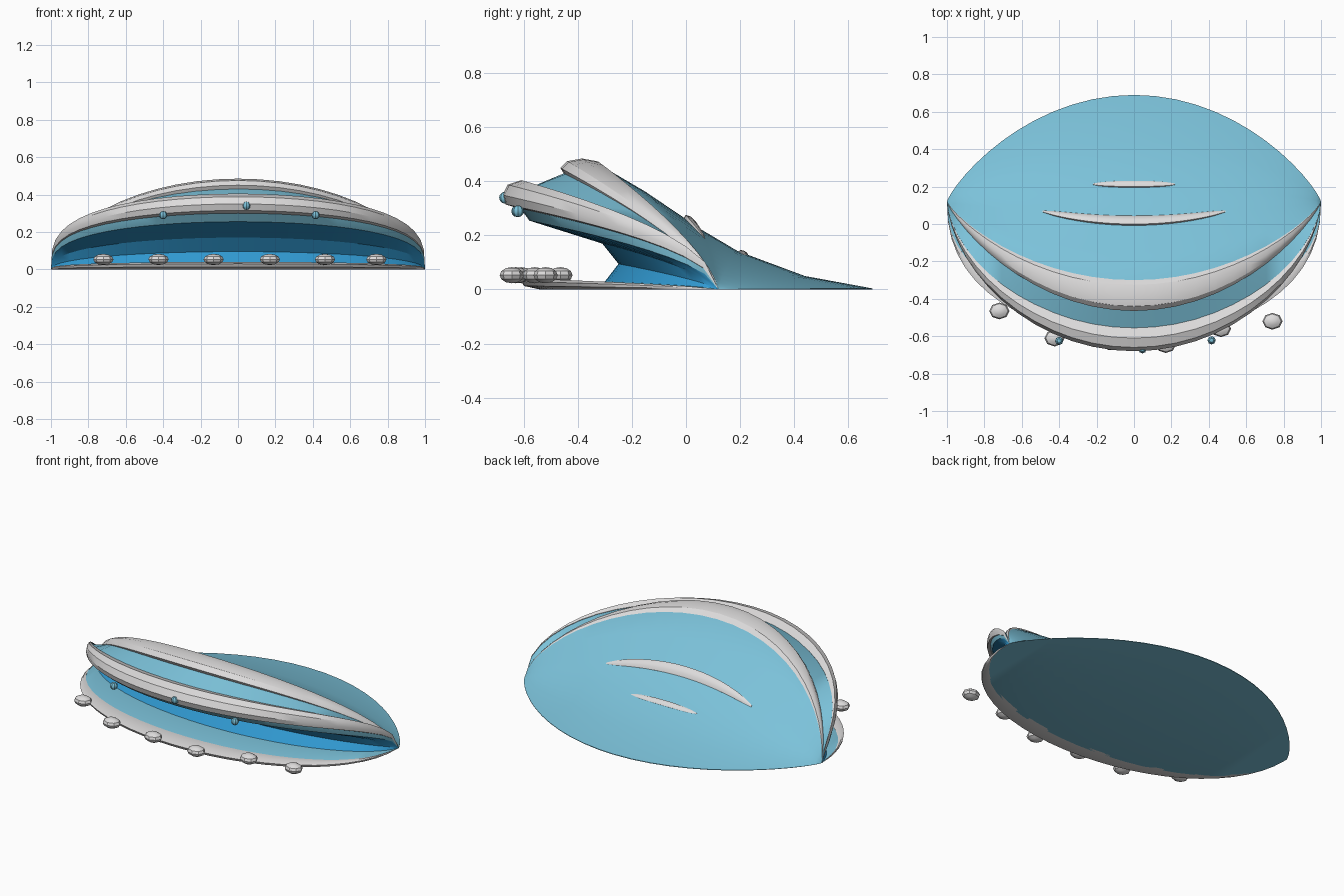
import bpy, bmesh, math

if "Cube" in bpy.data.objects:
    bpy.data.objects.remove(bpy.data.objects["Cube"])

HINGE_Y = 0.12   # every long line of the shell meets at (+-1, HINGE_Y, 0)
SEGS = 28


def material(name, rgb):
    m = bpy.data.materials.new(name)
    m.diffuse_color = (*rgb, 1)
    m.use_nodes = True
    m.node_tree.nodes["Principled BSDF"].inputs["Base Color"].default_value = m.diffuse_color
    return m


LIGHT = material("light blue", (0.20, 0.54, 0.70))
DEEP = material("bright blue", (0.03, 0.32, 0.64))
WHITE = material("off white", (0.73, 0.72, 0.72))


def finish(name, bm, mats, angle=30):
    bmesh.ops.remove_doubles(bm, verts=bm.verts, dist=1e-5)
    bmesh.ops.recalc_face_normals(bm, faces=bm.faces)
    me = bpy.data.meshes.new(name)
    bm.to_mesh(me)
    bm.free()
    for m in mats:
        me.materials.append(m)
    ob = bpy.data.objects.new(name, me)
    bpy.context.collection.objects.link(ob)
    bpy.ops.object.select_all(action='DESELECT')
    ob.select_set(True)
    bpy.context.view_layer.objects.active = ob
    bpy.ops.object.shade_smooth_by_angle(angle=math.radians(angle))
    return ob


def skin(rings, closed_slots):
    """Join rings of points into a tube; slot per profile segment."""
    bm = bmesh.new()
    rows = [[bm.verts.new(p) for p in r] for r in rings]
    n = len(rows[0])
    for a, b in zip(rows, rows[1:]):
        for j in range(n):
            k = (j + 1) % n
            f = bm.faces.new((a[j], a[k], b[k], b[j]))
            f.material_index = closed_slots[j]
    return bm


def shell_loft(name, profile, mats, slots=None):
    """Profile of (y, z, y_power, z_power) at x=0, shrunk towards both hinges."""
    rings = []
    for i in range(SEGS + 1):
        x = math.sin(math.pi * (i / SEGS - 0.5))
        u = max(0.0, 1 - x * x)
        if i in (0, SEGS):
            u = 0.0
        rings.append([(x, HINGE_Y + (y - HINGE_Y) * u ** py, z * u ** pz)
                      for y, z, py, pz in profile])
    return finish(name, skin(rings, slots or [0] * len(profile)), mats)


# shell body: roof, fan under the upper rim, mouth, floor and flat base
ROOF = [(0.69, 0.004), (0.44, 0.05), (0.19, 0.143), (0.06, 0.22),
        (-0.15, 0.362), (-0.30, 0.45), (-0.38, 0.46)]
RP = (0.82, 0.58)
body = [(y, z, *RP) for y, z in ROOF] + [
    (-0.44, 0.435, 0.80, 0.56), (-0.56, 0.385, 0.61, 0.32),
    (-0.62, 0.36, 0.60, 0.31), (-0.62, 0.31, 0.60, 0.31),
    (-0.58, 0.255, 0.60, 0.34), (-0.31, 0.17, 0.60, 0.40),
    (-0.25, 0.095, 0.60, 0.45), (-0.30, 0.03, 0.55, 0.35),
    (-0.50, 0.032, 0.43, 0.30), (-0.55, 0.02, 0.43, 0.30),
    (-0.50, 0.0, 0.43, 0.30), (0.69, 0.0, *RP)]
shell_loft("shell_body", body, [LIGHT, DEEP],
           [1 if 11 <= j <= 13 else 0 for j in range(len(body))])

# three pale rims
RIMS = {
    "upper_rim": (RP, [(-0.30, 0.45), (-0.325, 0.474), (-0.385, 0.485), (-0.44, 0.475),
                       (-0.465, 0.45), (-0.45, 0.425), (-0.38, 0.42)]),
    "middle_rim": ((0.60, 0.31), [(-0.55, 0.385), (-0.61, 0.405), (-0.66, 0.388),
                                  (-0.68, 0.35), (-0.668, 0.315), (-0.62, 0.30),
                                  (-0.57, 0.34)]),
    "lower_rim": ((0.43, 0.30), [(-0.49, 0.034), (-0.56, 0.04), (-0.61, 0.03),
                                 (-0.60, 0.013), (-0.54, 0.0), (-0.48, 0.0)]),
}
for name, ((py, pz), pts) in RIMS.items():
    shell_loft(name, [(y, z, py, pz) for y, z in pts], [WHITE])


def roof_z(x, y):
    u = 1 - x * x
    yy = HINGE_Y + (y - HINGE_Y) / u ** RP[0]
    for (y0, z0), (y1, z1) in zip(ROOF, ROOF[1:]):
        if y1 <= yy <= y0:
            return (z0 + (z1 - z0) * (yy - y0) / (y1 - y0)) * u ** RP[1]
    return 0.0


def ridge(name, half, y_mid, y_end, width, height):
    """Tapered bead lying on the roof."""
    rings = []
    for i in range(17):
        t = i / 8 - 1
        x, y = half * t, y_mid + (y_end - y_mid) * t * t
        s = max(0.15, (1 - t * t) ** 0.5)
        ring = []
        for k in range(8):
            a = k * math.pi / 4
            py = y + width * s * math.cos(a)
            ring.append((x, py, roof_z(x, py) + height * s * math.sin(a)))
        rings.append(ring)
    bm = skin(rings, [0] * 8)
    bmesh.ops.holes_fill(bm, edges=bm.edges, sides=8)
    finish(name, bm, [WHITE])


# roof ridges
ridge("long_roof_ridge", 0.49, 0.018, 0.068, 0.026, 0.022)
ridge("short_roof_ridge", 0.22, 0.213, 0.213, 0.018, 0.010)


def bead(name, loc, size, mat):
    bm = bmesh.new()
    bmesh.ops.create_uvsphere(bm, u_segments=8, v_segments=6, radius=1)
    for v in bm.verts:
        v.co = [c + s * p for c, s, p in zip(loc, size, v.co)]
    finish(name, bm, [mat])


# pebbles along the lower rim
PEBBLES = [(-0.72, -0.465), (-0.425, -0.61), (-0.13, -0.63),
           (0.17, -0.645), (0.465, -0.56), (0.74, -0.52)]
for i, (x, y) in enumerate(PEBBLES):
    bead(f"pebble_{i + 1}", (x, y, 0.053), (0.054, 0.045, 0.03), WHITE)

# small droplets hanging from the middle rim
for i, (x, y, z) in enumerate([(-0.40, -0.625, 0.29), (0.045, -0.67, 0.34), (0.415, -0.622, 0.29)]):
    bead(f"droplet_{i + 1}", (x, y, z), (0.022, 0.022, 0.022), LIGHT)
